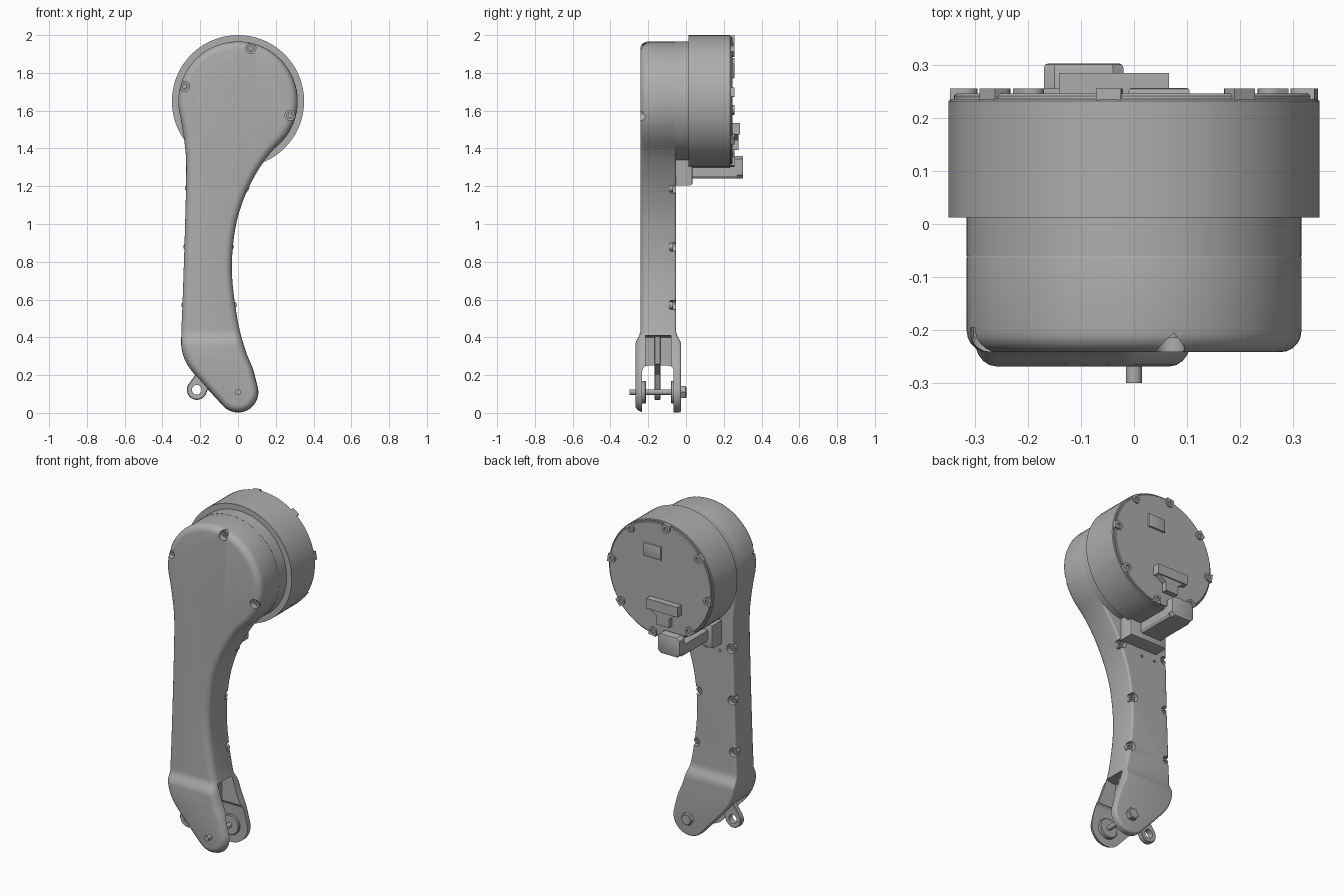
import bpy, bmesh
from math import sin, cos, radians, pi
from mathutils import Vector, Matrix

cube = bpy.data.objects.get("Cube")
if cube:
    bpy.data.objects.remove(cube, do_unlink=True)

grey = bpy.data.materials.new("satin_grey")
grey.use_nodes = True
COLOUR = (0.42, 0.42, 0.42, 1)
grey.diffuse_color = COLOUR
grey.node_tree.nodes["Principled BSDF"].inputs["Base Color"].default_value = COLOUR

HUB = (0, 1.65)      # motor axis
PIN = (0, 0.11)      # lower joint axis


def finish(name, bm):
    bmesh.ops.recalc_face_normals(bm, faces=bm.faces)
    mesh = bpy.data.meshes.new(name)
    bm.to_mesh(mesh)
    bm.free()
    mesh.materials.append(grey)
    obj = bpy.data.objects.new(name, mesh)
    bpy.context.collection.objects.link(obj)
    return obj


def arc(centre, r, a0, a1, n):
    angles = [radians(a0 + (a1 - a0) * i / n) for i in range(n + 1)]
    return [(centre[0] + r * cos(a), centre[1] + r * sin(a)) for a in angles]


def prism_bm(outline, y0, y1, front=0, back=0, segs=5):
    """Extrude an x-z outline along y, rounding the two rims."""
    bm = bmesh.new()
    caps = [bm.faces.new([bm.verts.new((x, y, z)) for x, z in outline]) for y in (y0, y1)]
    a, b = (list(c.verts) for c in caps)
    n = len(a)
    for i in range(n):
        j = (i + 1) % n
        bm.faces.new((a[i], a[j], b[j], b[i]))
    bmesh.ops.recalc_face_normals(bm, faces=bm.faces)
    for y, width in ((y0, front), (y1, back)):
        if width:
            rim = [e for e in bm.edges if all(abs(v.co.y - y) < 1e-6 for v in e.verts)]
            bmesh.ops.bevel(bm, geom=rim, offset=width, segments=segs, profile=0.5,
                            affect='EDGES', clamp_overlap=False)
    return bm


def prism(name, outline, y0, y1, **rims):
    return finish(name, prism_bm(outline, y0, y1, **rims))


def cyl(name, centre, r, y0, y1, n=24, **rims):
    return prism(name, arc(centre, r, 0, 360, n)[:-1], y0, y1, **rims)


def box(name, x0, x1, y0, y1, z0, z1, **rims):
    return prism(name, [(x0, z0), (x1, z0), (x1, z1), (x0, z1)], y0, y1, **rims)


def cut(obj, cutters):
    for c in cutters:
        c.hide_render = True
        mod = obj.modifiers.new("cut", 'BOOLEAN')
        mod.operation, mod.solver, mod.object = 'DIFFERENCE', 'EXACT', c
        bpy.context.view_layer.objects.active = obj
        bpy.ops.object.modifier_apply(modifier=mod.name)
        bpy.data.objects.remove(c, do_unlink=True)


def spline(pts, steps=5):
    """Smooth open curve through pts, without its first and last span."""
    out = []
    p = [Vector(q) for q in pts]
    for i in range(1, len(p) - 2):
        a, b, c, d = p[i - 1:i + 3]
        for k in range(steps):
            t = k / steps
            out.append(tuple(0.5 * (2 * b + (c - a) * t + (2 * a - 5 * b + 4 * c - d) * t * t
                                    + (3 * b - a - 3 * c + d) * t ** 3)))
    return out[1:]


# Leg link: round head, slim waist, swelling foot
head = arc(HUB, 0.316, -22, 196, 48)
foot = arc(PIN, 0.108, 222, 378, 24)
left_side = spline([head[-2], head[-1], (-0.283, 1.43), (-0.274, 1.3), (-0.28, 1.0), (-0.293, 0.6),
                    (-0.30, 0.42), (-0.297, 0.33), (-0.265, 0.25), (-0.2, 0.17), foot[0], foot[1]])
right_side = spline([foot[-2], foot[-1], (0.08, 0.23), (0.04, 0.33), (0.0, 0.48), (-0.03, 0.7),
                     (-0.028, 0.87), (0.0, 1.04), (0.06, 1.2), (0.15, 1.35), (0.25, 1.46),
                     head[0], head[1]])
bm = prism_bm(head + left_side + foot + right_side, -0.242, -0.052, front=0.04, back=0.012)
for z in (0.43, 0.41, 0.385, 0.36):
    bmesh.ops.bisect_plane(bm, geom=bm.verts[:] + bm.edges[:] + bm.faces[:],
                           plane_co=(0, 0, z), plane_no=(0, 0, 1))
for v in bm.verts:
    t = min(1, max(0, (0.43 - v.co.z) / 0.07))
    t = t * t * (3 - 2 * t)
    v.co.y = -0.147 + (v.co.y + 0.147) * (1 + 0.28 * t)
leg = finish("leg_link", bm)

# Fork slot, side pocket, screw recesses and small holes
cutters = [prism("slot_cutter", [(-0.5, -0.1), (0.3, -0.1), (0.3, 0.25), (-0.5, 0.25)],
                 -0.232, -0.065, front=0.03, back=0.03)]
cutters.append(prism("pocket_cutter", [(-0.05, 0.2), (0.2, 0.2), (0.2, 0.44), (-0.05, 0.4)],
                     -0.215, -0.08))
front_screws = [(0.068, 1.93), (-0.283, 1.728), (0.276, 1.575)]
back_screws = [(x, z) for z, xs in ((1.19, (-0.262, 0.04)), (0.88, (-0.27, -0.042)),
                                    (0.57, (-0.28, -0.026))) for x in xs]
cutters += [cyl("recess_cutter", p, 0.027, -0.3, -0.195) for p in front_screws]
cutters += [cyl("recess_cutter", p, 0.027, -0.085, 0.005) for p in back_screws]
cutters += [cyl("hole_cutter", (x, 1.16), 0.008, -0.08, 0, n=12) for x in (-0.1, -0.19)]
cut(leg, cutters)


def screw(name, p, y_in, y_out):
    """Socket-head screw whose head faces y_out."""
    s = cyl(name, p, 0.02, min(y_in, y_out), max(y_in, y_out), n=20)
    mid = (y_in + y_out) / 2
    far = y_out + (y_out - y_in)
    cut(s, [cyl("socket_cutter", p, 0.011, min(mid, far), max(mid, far), n=6)])


for p in front_screws:
    screw("housing_screw", p, -0.19, -0.215)
for p in back_screws:
    screw("back_screw", p, -0.09, -0.068)

# Gear housing between link and motor
cyl("gear_housing", HUB, 0.316, -0.06, 0.02, n=72)

# Motor drum with end cover and rim lugs
cyl("motor_drum", HUB, 0.35, 0.012, 0.236, n=72, back=0.004, segs=1)
cyl("motor_cover", HUB, 0.34, 0.23, 0.246, n=72, back=0.004, segs=1)
for k in range(8):
    a = radians(8 + 45 * k)
    turn = Matrix.Rotation(a, 2)
    shape = [(0.347, -0.024), (0.347, 0.024)] + arc((0.322, 0), 0.024, 90, 270, 10)
    pts = [tuple(turn @ Vector(q) + Vector(HUB)) for q in shape]
    lug = prism("motor_lug", pts, 0.225, 0.256)
    c = (HUB[0] + 0.322 * cos(a), HUB[1] + 0.322 * sin(a))
    cut(lug, [cyl("lug_cutter", c, 0.012, 0.246, 0.3, n=16)])

# Cover button and rear socket
box("cover_button", -0.01, 0.105, 0.24, 0.257, 1.77, 1.85, back=0.006, segs=2)
box("rear_socket", -0.142, 0.066, 0.24, 0.285, 1.475, 1.535)
prism("rear_socket_key", [(-0.125, 1.476), (-0.08, 1.445), (-0.08, 1.392), (0.005, 1.392),
                          (0.005, 1.445), (0.05, 1.476)], 0.24, 0.278)

# Cable bracket and plug under the drum
box("cable_bracket", -0.2, 0.05, -0.06, 0.035, 1.205, 1.345, back=0.012, segs=2)
prism("cable_plug", [(-0.16, 1.24), (-0.03, 1.24), (-0.02, 1.255), (-0.02, 1.31),
                     (-0.17, 1.31), (-0.17, 1.255)], 0.03, 0.27)
prism("cable_plug_end", [(-0.15, 1.24), (-0.04, 1.24), (-0.02, 1.26), (-0.02, 1.345),
                         (-0.04, 1.36), (-0.15, 1.36), (-0.17, 1.345), (-0.17, 1.26)],
      0.255, 0.303, back=0.008, segs=2)

# Lower joint: pin, bosses, nut
cyl("joint_pin", PIN, 0.015, -0.30, -0.02)
for y0, y1 in ((-0.24, -0.212), (-0.08, -0.052)):
    cyl("joint_boss", PIN, 0.06, y0, y1, n=32, front=0.004, back=0.004, segs=1)
cyl("joint_nut", PIN, 0.036, -0.03, 0.002, n=6, back=0.004, segs=1)

# Inner lever ending in an eye
eye = (-0.218, 0.122)
lever = prism("inner_lever", arc(eye, 0.053, 150, 335, 16)
              + [(-0.13, 0.2), (-0.04, 0.26), (-0.02, 0.42), (-0.12, 0.42), (-0.2, 0.24)],
              -0.168, -0.134, front=0.004, back=0.004, segs=1)
cut(lever, [cyl("eye_cutter", eye, 0.026, -0.3, 0)])

# Smooth the rounded surfaces, keep crisp edges
bpy.ops.object.select_all(action='DESELECT')
for obj in bpy.context.collection.objects:
    if obj.type == 'MESH' and grey.name in obj.data.materials:
        obj.select_set(True)
        bpy.context.view_layer.objects.active = obj
bpy.ops.object.shade_smooth_by_angle(angle=radians(30))
